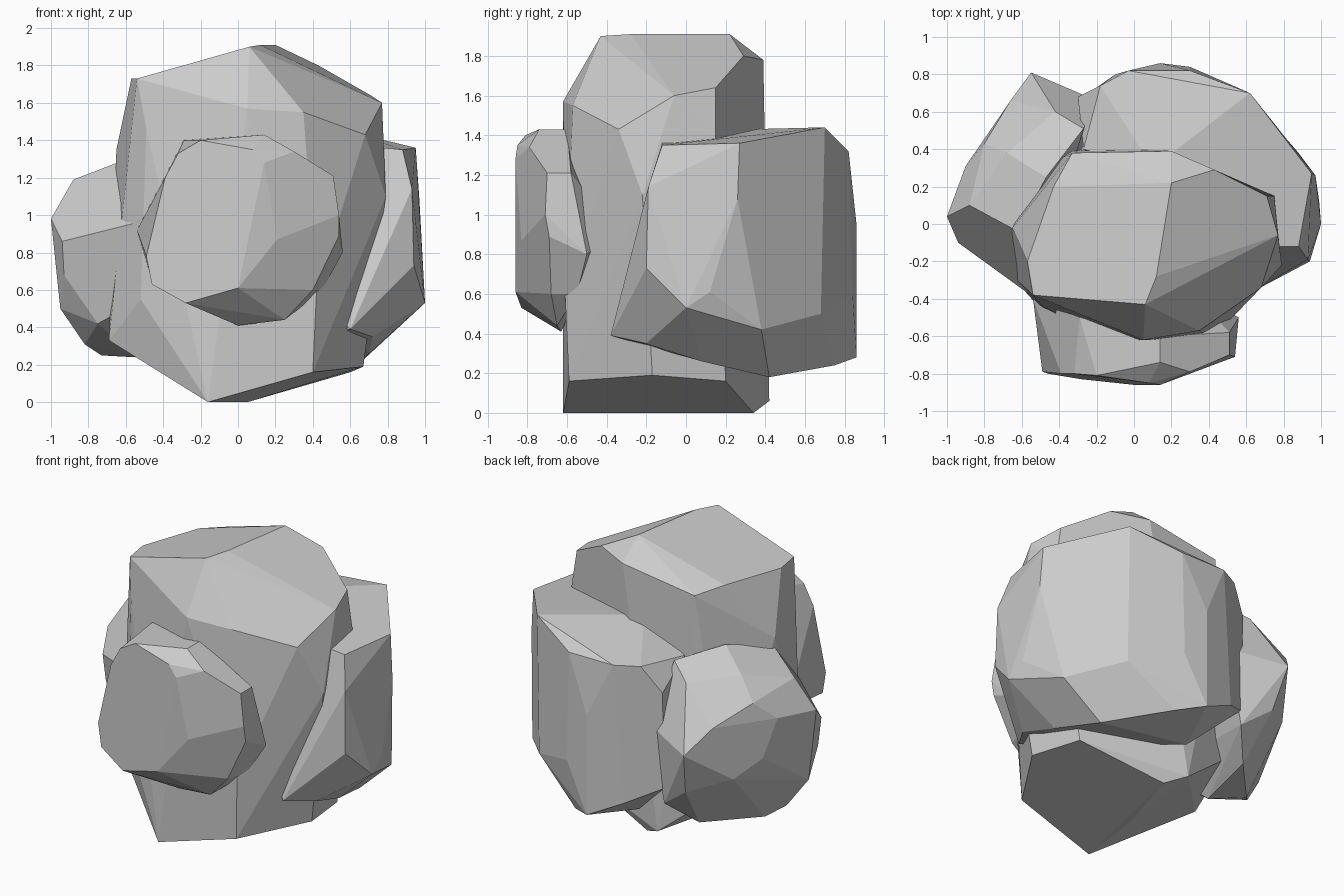
import bpy, bmesh, math


def rock(name, points):
    """Faceted boulder: convex hull around a few corner points."""
    bm = bmesh.new()
    for p in points:
        bm.verts.new(p)
    bmesh.ops.convex_hull(bm, input=bm.verts[:])
    loose = [v for v in bm.verts if not v.link_faces]
    bmesh.ops.delete(bm, geom=loose, context='VERTS')
    bmesh.ops.dissolve_limit(bm, angle_limit=math.radians(8),
                             verts=bm.verts[:], edges=bm.edges[:])
    bmesh.ops.recalc_face_normals(bm, faces=bm.faces[:])
    mesh = bpy.data.meshes.new(name)
    bm.to_mesh(mesh)
    bm.free()
    obj = bpy.data.objects.new(name, mesh)
    bpy.context.collection.objects.link(obj)
    return obj


# Tall central boulder
rock("central_boulder", [
    # tilted top
    (-0.54, -0.38, 1.73), (-0.57, -0.2, 1.73), (-0.43, 0.2, 1.73),
    (0.06, -0.43, 1.9), (0.12, -0.28, 1.91), (0.2, 0.22, 1.91),
    (-0.33, 0.38, 1.70), (0.2, 0.39, 1.78), (0.43, 0.29, 1.8),
    # shoulders and sides
    (0.77, -0.06, 1.6), (0.71, 0.15, 1.64), (0.75, 0.15, 1.38),
    (0.35, -0.57, 1.55), (0.05, -0.62, 1.57), (-0.49, -0.44, 1.46),
    (-0.65, -0.02, 1.35), (0.57, -0.46, 1.26), (0.68, -0.34, 1.43),
    (0.79, -0.22, 1.1), (0.42, -0.61, 0.6), (-0.33, 0.39, 1.2),
    (0.2, 0.4, 1.2),
    # wedge shaped foot
    (-0.69, -0.24, 0.33), (-0.52, -0.43, 0.55), (-0.16, -0.62, 0),
    (-0.1, -0.15, 0), (0.05, 0.05, 0), (0.05, 0.34, 0), (-0.08, 0.42, 0.06),
    (0.4, -0.59, 0.16), (0.67, -0.17, 0.19), (0.6, 0.2, 0.16),
    (-0.5, 0.3, 0.4)])

# Broad boulder stuck on the front
rock("front_boulder", [
    # outer face
    (-0.39, -0.80, 1.2), (-0.32, -0.80, 1.33), (-0.2, -0.81, 1.40),
    (0.08, -0.85, 1.35), (0.14, -0.86, 1.28), (0.08, -0.86, 1.05),
    (0.02, -0.86, 0.74), (0.0, -0.86, 0.61), (-0.28, -0.83, 0.53),
    (-0.46, -0.80, 0.63), (-0.49, -0.79, 0.78), (0.21, -0.83, 0.87),
    (0.3, -0.79, 1.34),
    # rim against the central boulder
    (-0.29, -0.5, 1.40), (0.14, -0.74, 1.43), (0.14, -0.6, 1.43),
    (0.51, -0.7, 1.21), (0.51, -0.58, 1.21), (0.54, -0.71, 1.0),
    (0.37, -0.76, 0.85), (0.54, -0.69, 0.89), (0.56, -0.5, 0.8),
    (0.40, -0.68, 0.6), (0.45, -0.55, 0.6), (0.25, -0.65, 0.44),
    (0.0, -0.63, 0.41), (-0.27, -0.6, 0.53), (-0.54, -0.4, 0.92),
    (-0.46, -0.5, 0.65), (0.3, -0.35, 0.9)])

# Rounded boulder on the left
rock("left_boulder", [
    # front and outer side
    (-1.0, 0.04, 0.98), (-0.94, -0.10, 0.86), (-0.83, -0.19, 0.83),
    (-0.54, -0.39, 0.96), (-0.5, -0.36, 0.6), (-0.93, -0.08, 0.68),
    (-0.95, 0.05, 0.5), (-0.62, -0.04, 1.29), (-0.88, 0.1, 1.19),
    # top
    (-0.68, 0.38, 1.26), (-0.47, 0.25, 1.36), (-0.27, 0.51, 1.30),
    (-0.42, 0.6, 1.22), (-0.57, 0.58, 1.12),
    # back, round a six sided facet
    (-0.61, 0.71, 0.74), (-0.66, 0.66, 1.0), (-0.80, 0.43, 1.12),
    (-0.90, 0.31, 1.0), (-0.84, 0.38, 0.74), (-0.73, 0.54, 0.63),
    (-0.55, 0.81, 0.84), (-0.46, 0.78, 0.86), (-0.2, 0.66, 0.9),
    (-0.5, 0.72, 0.55), (-0.3, 0.66, 0.4),
    # underside
    (-0.82, 0.1, 0.31), (-0.75, -0.16, 0.42), (-0.6, -0.28, 0.5),
    (-0.73, 0.2, 0.25), (-0.55, 0.05, 0.24), (-0.45, 0.5, 0.25)])

# Large boulder across the back and right
rock("back_boulder", [
    # top edge
    (0.88, -0.12, 1.35), (0.95, 0.27, 1.36), (0.62, 0.70, 1.44),
    (0.1, 0.3, 1.43), (-0.18, 0.74, 1.32), (0.3, 0.82, 1.32),
    (-0.03, 0.82, 1.32), (0.78, -0.12, 1.36), (-0.27, 0.4, 1.29),
    # right side
    (0.94, -0.2, 0.73), (0.93, -0.19, 1.14), (1.0, 0.0, 0.53),
    (0.99, 0.12, 0.61), (0.97, 0.26, 1.08), (0.88, 0.38, 0.42),
    (0.62, 0.68, 0.5),
    # back
    (0.14, 0.86, 0.95), (0.3, 0.84, 0.6), (0.14, 0.86, 0.28),
    (-0.1, 0.8, 0.4), (-0.3, 0.68, 1.15), (-0.3, 0.66, 0.5),
    # underside
    (0.6, -0.38, 0.39), (0.72, -0.2, 0.35), (0.7, 0.08, 0.26),
    (0.62, 0.42, 0.18), (0.3, 0.75, 0.24), (0.0, 0.5, 0.22)])
